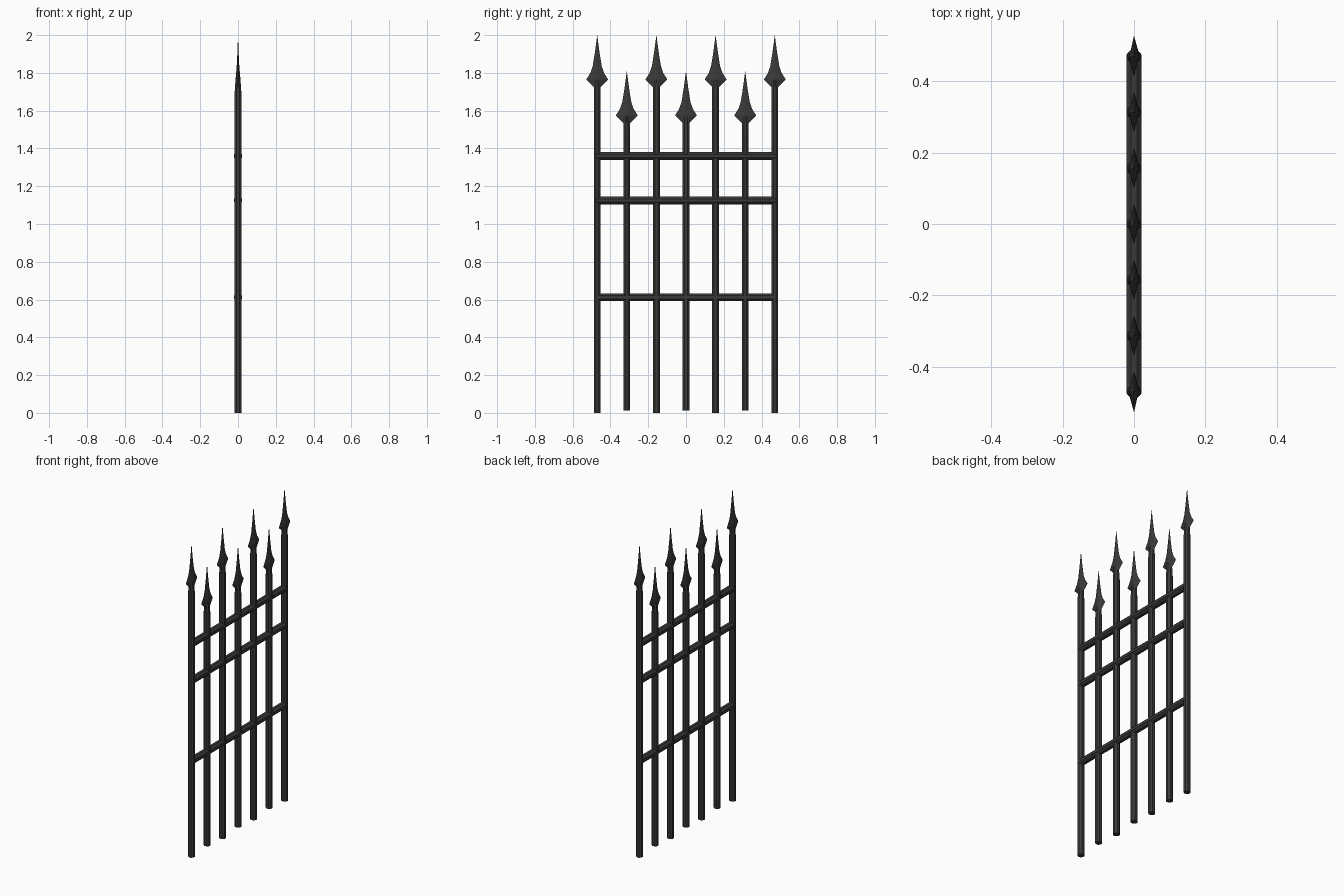
import bpy, bmesh, math

if "Cube" in bpy.data.objects:
    bpy.data.objects.remove(bpy.data.objects["Cube"])

iron = bpy.data.materials.new("dark iron")
iron.diffuse_color = (0.042, 0.042, 0.042, 1)
iron.use_nodes = True
iron.node_tree.nodes["Principled BSDF"].inputs["Base Color"].default_value = iron.diffuse_color


def loft(name, rings, sides, phase=0.0, along_y=False):
    """Closed tube through elliptical rings (t, rx, ry); a zero radius makes a point."""
    bm = bmesh.new()
    loops = []
    for t, rx, ry in rings:
        loop = []
        n = 1 if rx == 0 and ry == 0 else sides
        for k in range(n):
            a = phase + 2 * math.pi * k / sides
            u, v = rx * math.cos(a), ry * math.sin(a)
            loop.append(bm.verts.new((u, t, v) if along_y else (u, v, t)))
        loops.append(loop)
    for a, b in zip(loops, loops[1:]):
        for k in range(sides):
            j = (k + 1) % sides
            bm.faces.new((a[k], a[j], b[0]) if len(b) == 1 else (a[k], a[j], b[j], b[k]))
    for loop in (loops[0], loops[-1]):
        if len(loop) > 1:
            bm.faces.new(loop)
    bmesh.ops.recalc_face_normals(bm, faces=bm.faces)
    mesh = bpy.data.meshes.new(name)
    bm.to_mesh(mesh)
    bm.free()
    mesh.materials.append(iron)
    obj = bpy.data.objects.new(name, mesh)
    bpy.context.collection.objects.link(obj)
    return obj


EIGHTH = math.pi / 8

# Upright bars, alternating tall and short, each with a flattened spear head
for i in range(7):
    y = (i - 3) * 0.1567
    tall = i % 2 == 0
    base, tip = (0.0, 2.0) if tall else (0.013, 1.81)
    post = loft("upright_bar", [(base, 0.021, 0.0195),
                                (tip - 0.32, 0.021, 0.0195),
                                (tip - 0.24, 0.0135, 0.0195)], 8, EIGHTH)
    head = loft("spear_head", [(tip - 0.275, 0.016, 0.018),
                               (tip - 0.235, 0.013, 0.058),
                               (tip - 0.200, 0.010, 0.036),
                               (tip - 0.165, 0.007, 0.024),
                               (tip - 0.090, 0.003, 0.012),
                               (tip, 0, 0)], 4)
    post.location.y = head.location.y = y

# Horizontal rails
for z in (0.612, 1.125, 1.36):
    rail = loft("cross_rail", [(-0.475, 0.0225, 0.0225), (0.475, 0.0225, 0.0225)],
                8, EIGHTH, along_y=True)
    rail.location.z = z
